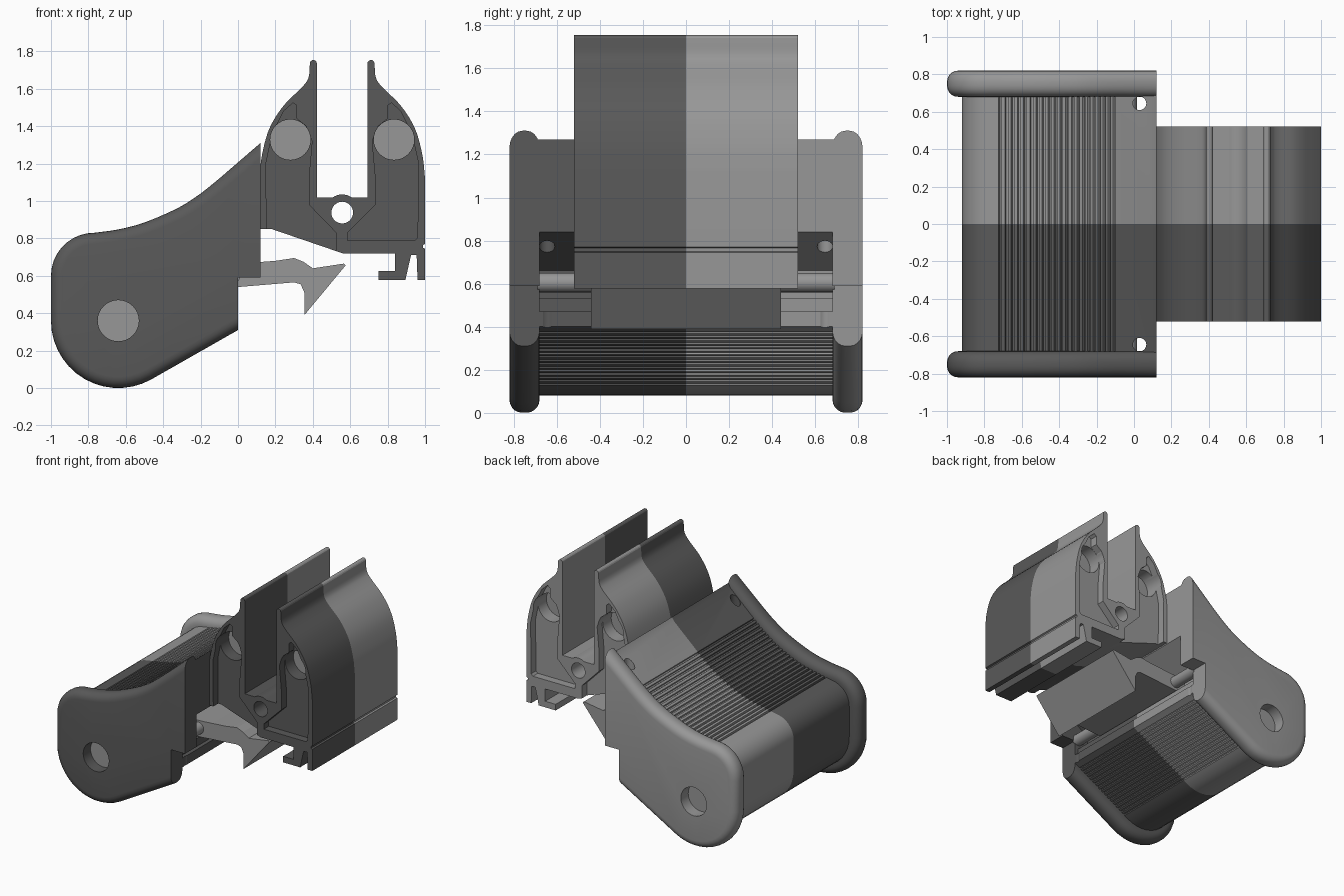
import bpy, bmesh
from math import cos, sin, radians, hypot
from mathutils import Vector, Matrix

if "Cube" in bpy.data.objects:
    bpy.data.objects.remove(bpy.data.objects["Cube"])


def material(name, v):
    m = bpy.data.materials.new(name)
    m.diffuse_color = (v, v, v, 1)
    m.use_nodes = True
    m.node_tree.nodes["Principled BSDF"].inputs["Base Color"].default_value = m.diffuse_color
    return m


MID_GREY, DARK_GREY = material("mid_grey", 0.31), material("dark_grey", 0.1)


def arc(cx, cz, r, a0, a1, n):
    return [(cx + r * cos(radians(a0 + (a1 - a0) * i / n)),
             cz + r * sin(radians(a0 + (a1 - a0) * i / n))) for i in range(n + 1)]


def circle(x, z, r, n=32):
    return arc(x, z, r, 0, 360, n)[:-1]


def spline(pts, n=5):
    P = [Vector(p) for p in pts]
    P = [2 * P[0] - P[1]] + P + [2 * P[-1] - P[-2]]
    out = []
    for i in range(1, len(P) - 2):
        a, b, c, d = P[i - 1:i + 3]
        for k in range(n):
            t = k / n
            out.append(tuple(0.5 * (2 * b + (c - a) * t + (2 * a - 5 * b + 4 * c - d) * t * t
                                    + (3 * b - a - 3 * c + d) * t ** 3)))
    return out + [tuple(pts[-1])]


def ribs(path, n, depth):
    """Turn a counter-clockwise path into n ribs with inward grooves."""
    seg = [hypot(b[0] - a[0], b[1] - a[1]) for a, b in zip(path, path[1:])]
    total = sum(seg)

    def at(t, inset):
        s = t * total
        for i, l in enumerate(seg):
            if s <= l + 1e-9 or i == len(seg) - 1:
                break
            s -= l
        a, b = Vector(path[i]), Vector(path[i + 1])
        d = (b - a).normalized()
        return tuple(a + d * s + Vector((-d.y, d.x)) * inset)
    out = []
    for i in range(n):
        out += [at((i + f) / n, h) for f, h in
                ((0.02, 0), (0.12, depth), (0.38, depth), (0.5, 0), (0.9, 0))]
    return out


def extrude(name, pts, y0, y1, bevel=0, keep_sharp=None):
    bm = bmesh.new()
    face = bm.faces.new([bm.verts.new((x, y0, z)) for x, z in pts])
    ext = bmesh.ops.extrude_face_region(bm, geom=[face])
    bmesh.ops.translate(bm, vec=(0, y1 - y0, 0),
                        verts=[v for v in ext['geom'] if isinstance(v, bmesh.types.BMVert)])
    bmesh.ops.recalc_face_normals(bm, faces=bm.faces)
    if bevel:
        rim = [e for e in bm.edges if abs(e.verts[0].co.y - e.verts[1].co.y) < 1e-6
               and not keep_sharp(e)]
        bmesh.ops.bevel(bm, geom=rim, offset=bevel, segments=5, profile=0.5,
                        affect='EDGES', clamp_overlap=False)
    me = bpy.data.meshes.new(name)
    bm.to_mesh(me)
    bm.free()
    ob = bpy.data.objects.new(name, me)
    bpy.context.collection.objects.link(ob)
    return ob


def cut(ob, cutter):
    cutter.hide_render = True
    m = ob.modifiers.new("cut", 'BOOLEAN')
    m.operation, m.solver, m.object = 'DIFFERENCE', 'EXACT', cutter
    bpy.context.view_layer.objects.active = ob
    bpy.ops.object.modifier_apply(modifier=m.name)
    bpy.data.objects.remove(cutter)


def finish(ob, angle=30, two_tone=True, floors=()):
    """Front half dark, back half mid grey (bore floors stay mid), then smooth."""
    me = ob.data
    me.materials.clear()
    me.materials.append(MID_GREY)
    me.materials.append(DARK_GREY)
    bm = bmesh.new()
    bm.from_mesh(me)
    if two_tone:
        bmesh.ops.bisect_plane(bm, geom=bm.verts[:] + bm.edges[:] + bm.faces[:],
                               plane_co=(0, 0, 0), plane_no=(0, 1, 0))
    for f in bm.faces:
        floor = f.normal.y < -0.9 and any(
            all(hypot(v.co.x - x, v.co.z - z) < r + 0.004 for v in f.verts) for x, z, r in floors)
        f.material_index = int(two_tone and f.calc_center_median().y < 0 and not floor)
    bm.to_mesh(me)
    bm.free()
    bpy.ops.object.select_all(action='DESELECT')
    ob.select_set(True)
    bpy.context.view_layer.objects.active = ob
    bpy.ops.object.shade_smooth_by_angle(angle=radians(angle))


# Rounded end caps with a blind bore; edges facing the clamp stay sharp
def inner_edge(e):
    a, b = (v.co for v in e.verts)
    return (min(a.x, b.x) > -0.001 and min(a.z, b.z) > 0.3)


cap = ([(0.12, 0.59), (0.12, 1.31)]
       + spline([(-0.1, 1.12), (-0.2, 1.04), (-0.32, 0.963), (-0.5, 0.885), (-0.64, 0.848),
                 (-0.77, 0.83)], 3)
       + arc(-0.77, 0.6, 0.23, 98, 180, 8)
       + arc(-0.64, 0.36, 0.36, 180, 299.5, 14) + [(0, 0.31), (0, 0.59)])
for s, side in ((-1, "front"), (1, "back")):
    ob = extrude(side + "_end_cap", cap, *sorted((s * 0.68, s * 0.82)), 0.06, inner_edge)
    cut(ob, extrude("bore", circle(-0.64, 0.36, 0.11), *sorted((s * 0.73, s * 0.9))))
    finish(ob, 35, floors=[(-0.64, 0.36, 0.11)])

# Grip body: ribbed on the concave top and the sloping underside
top = spline([(-0.1, 1.06), (-0.2, 0.98), (-0.32, 0.9), (-0.5, 0.82), (-0.74, 0.765)], 6)
body = ([(-0.12, 0.66), (0.12, 0.84), (0.12, 1.27), (0.1, 1.24)]
        + ribs(top, 21, 0.014)
        + arc(-0.76, 0.6, 0.16, 95, 180, 8)
        + arc(-0.64, 0.36, 0.28, 180, 299.5, 12)
        + ribs([(-0.48, 0.129), (-0.03, 0.383)], 16, 0.014)
        + [(-0.02, 0.389), (0, 0.40), (0, 0.47), (-0.03, 0.47), (-0.03, 0.53), (-0.12, 0.53)])
grip = extrude("grip_body", body, -0.7, 0.7)
for s in (-1, 1):
    # screw holes near the inner corners
    hole = extrude("hole", circle(0, 0, 0.036, 20), -1, 1)
    hole.data.transform(Matrix.Translation((0.03, s * 0.645, 1)) @ Matrix.Rotation(radians(90), 4, 'X'))
    cut(grip, hole)
finish(grip, 25)

# Hinge pin and hooked latch
finish(extrude("hinge_pin", circle(-0.03, 0.605, 0.045, 24), -0.69, 0.69), two_tone=False)
latch = extrude("latch_hook", [
    (-0.13, 0.535), (0, 0.54), (0.30, 0.565), (0.335, 0.555), (0.355, 0.51),
    (0.355, 0.39), (0.575, 0.655), (0.565, 0.665), (0.40, 0.64), (0.35, 0.675),
    (0.30, 0.695), (0.2, 0.68), (0, 0.665), (-0.13, 0.66)], -0.44, 0.44)
finish(latch, 5, two_tone=False)

# U-shaped clamp rail with two flared prongs
MID = 1.114
prong = spline([(1.0, 1.12), (0.985, 1.25), (0.945, 1.39), (0.87, 1.51), (0.77, 1.61),
                (0.737, 1.66), (0.73, 1.73)], 5)
tip = arc(0.711, 1.735, 0.019, 15, 180, 6)
left = [(MID - x, z) for x, z in reversed(prong + tip)]
rail = ([(0.56, 0.72), (0.84, 0.72), (0.84, 0.625), (0.75, 0.625), (0.75, 0.578), (0.895, 0.578),
         (0.925, 0.71), (0.955, 0.71), (0.96, 0.578), (1.0, 0.578), (1.0, 0.745), (0.988, 0.75),
         (0.988, 0.765), (1.0, 0.77)]
        + prong + tip + [(0.692, 1.02)] + arc(0.557, 0.945, 0.09, 56, 124, 8) + [(0.422, 1.02)]
        + left + [(0.118, 1.12), (0.118, 0.85), (0.18, 0.85)])
clamp = extrude("clamp_rail", rail, -0.52, 0.52)
cut(clamp, extrude("screw_channel", circle(0.557, 0.938, 0.058), -1, 1))

upper = [(0.965, 1.2), (0.93, 1.36), (0.87, 1.48), (0.82, 1.525), (0.80, 1.51), (0.80, 1.44),
         (0.75, 1.4), (0.718, 1.32), (0.735, 1.13), (0.735, 0.98)]
right_pocket = [(0.585, 0.83), (0.585, 0.79), (0.945, 0.79), (0.96, 0.805)] + upper
left_pocket = [(0.525, 0.83), (0.525, 0.65), (0.155, 0.65)] + [(MID - x, z) for x, z in upper]
for s in (-1, 1):
    # end pockets, then the deeper round sockets
    for pocket in (right_pocket, left_pocket):
        cut(clamp, extrude("pocket", pocket, *sorted((s * 0.46, s * 0.6))))
    for x in (0.28, MID - 0.28):
        cut(clamp, extrude("socket", circle(x, 1.328, 0.108), *sorted((s * 0.36, s * 0.61))))
finish(clamp, 25, floors=[(0.28, 1.328, 0.108), (MID - 0.28, 1.328, 0.108)])
